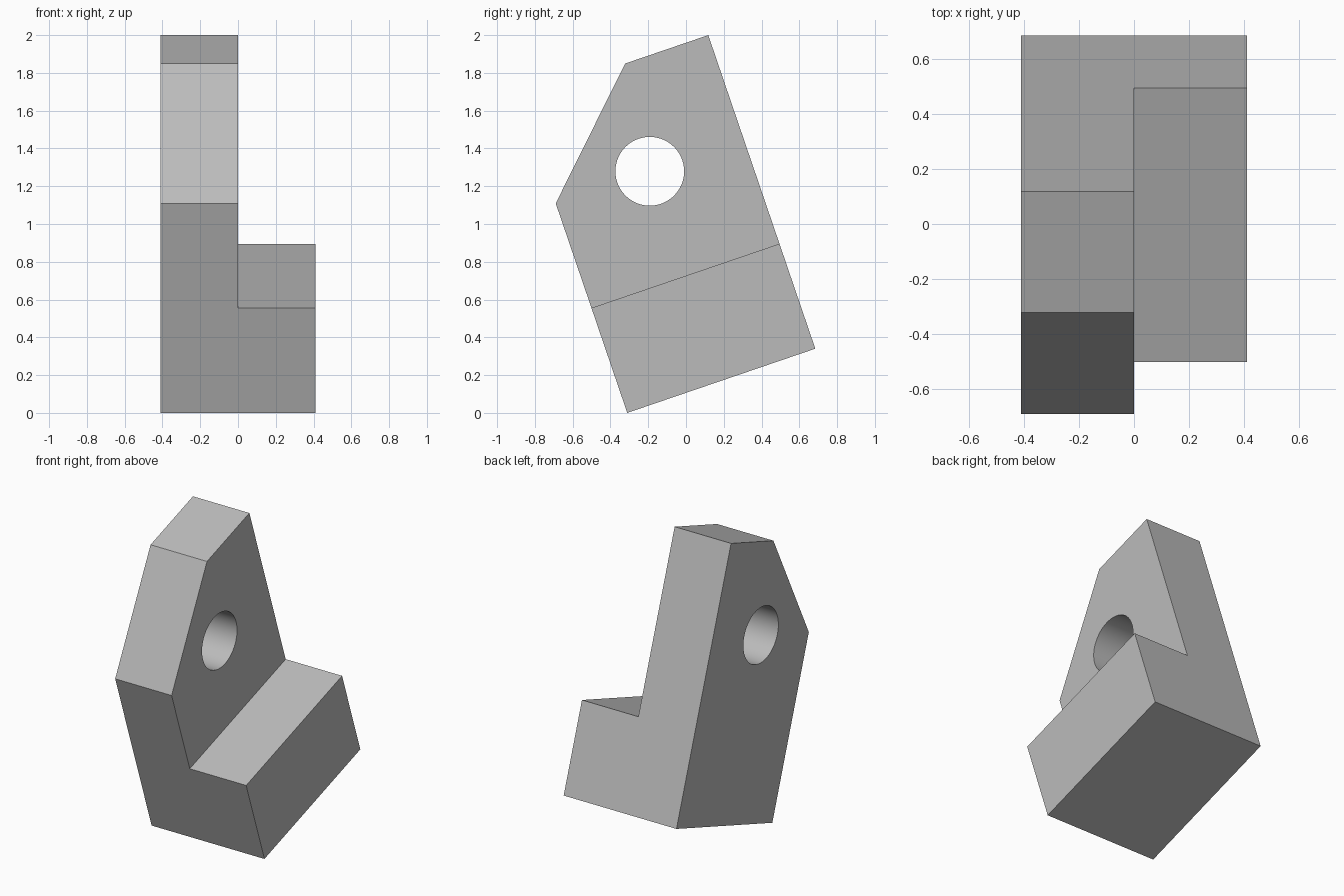
import bpy, bmesh, math
from mathutils import Vector, Matrix

if "Cube" in bpy.data.objects:
    bpy.data.objects.remove(bpy.data.objects["Cube"], do_unlink=True)

WIDTH, DEPTH, HEIGHT, STEP = 0.41, 1.052, 1.754, 0.587
FRONT_TOP = 1.172      # height where the sloped corner starts
HOLE_RADIUS = 0.182

grey = bpy.data.materials.new("plain grey")
grey.use_nodes = True
colour = (0.5, 0.5, 0.5, 1)
grey.diffuse_color = colour
grey.node_tree.nodes["Principled BSDF"].inputs["Base Color"].default_value = colour


def add_object(name, bm):
    bmesh.ops.recalc_face_normals(bm, faces=bm.faces)
    mesh = bpy.data.meshes.new(name)
    bm.to_mesh(mesh)
    bm.free()
    mesh.materials.append(grey)
    obj = bpy.data.objects.new(name, mesh)
    bpy.context.collection.objects.link(obj)
    return obj


# L-shaped profile: tall upright on the right, low step on the left
profile = [(-WIDTH, 0), (WIDTH, 0), (WIDTH, STEP), (0, STEP), (0, HEIGHT), (-WIDTH, HEIGHT)]
bm = bmesh.new()
face = bm.faces.new([bm.verts.new((x, 0, z)) for x, z in profile])
sweep = bmesh.ops.extrude_face_region(bm, geom=[face])
bmesh.ops.translate(bm, vec=(0, DEPTH, 0),
                    verts=[v for v in sweep["geom"] if isinstance(v, bmesh.types.BMVert)])

# Sloped front corner of the upright
slope = Vector((0, STEP, HEIGHT - FRONT_TOP))
cut = bmesh.ops.bisect_plane(bm, geom=bm.verts[:] + bm.edges[:] + bm.faces[:],
                             plane_co=(0, 0, FRONT_TOP),
                             plane_no=(0, -slope.z, slope.y), clear_outer=True)
bmesh.ops.holes_fill(bm, edges=[e for e in cut["geom_cut"] if isinstance(e, bmesh.types.BMEdge)])
bracket = add_object("bracket", bm)

# Round hole through the upright
bm = bmesh.new()
bmesh.ops.create_cone(bm, cap_ends=True, segments=64, radius1=HOLE_RADIUS,
                      radius2=HOLE_RADIUS, depth=WIDTH * 2,
                      matrix=Matrix.Translation((-WIDTH / 2, DEPTH / 2, FRONT_TOP))
                      @ Matrix.Rotation(math.pi / 2, 4, 'Y'))
cutter = add_object("hole_cutter", bm)
drill = bracket.modifiers.new("hole", 'BOOLEAN')
drill.operation = 'DIFFERENCE'
drill.solver = 'EXACT'
drill.object = cutter
bpy.context.view_layer.objects.active = bracket
bracket.select_set(True)
cutter.select_set(False)
bpy.ops.object.modifier_apply(modifier=drill.name)
bpy.data.objects.remove(cutter, do_unlink=True)
bpy.ops.object.shade_smooth_by_angle(angle=math.radians(30))

# Tilt the whole part back so it balances on its front bottom edge
bracket.rotation_euler.x = math.radians(18.85)
bracket.location = (0, -0.311, 0)
